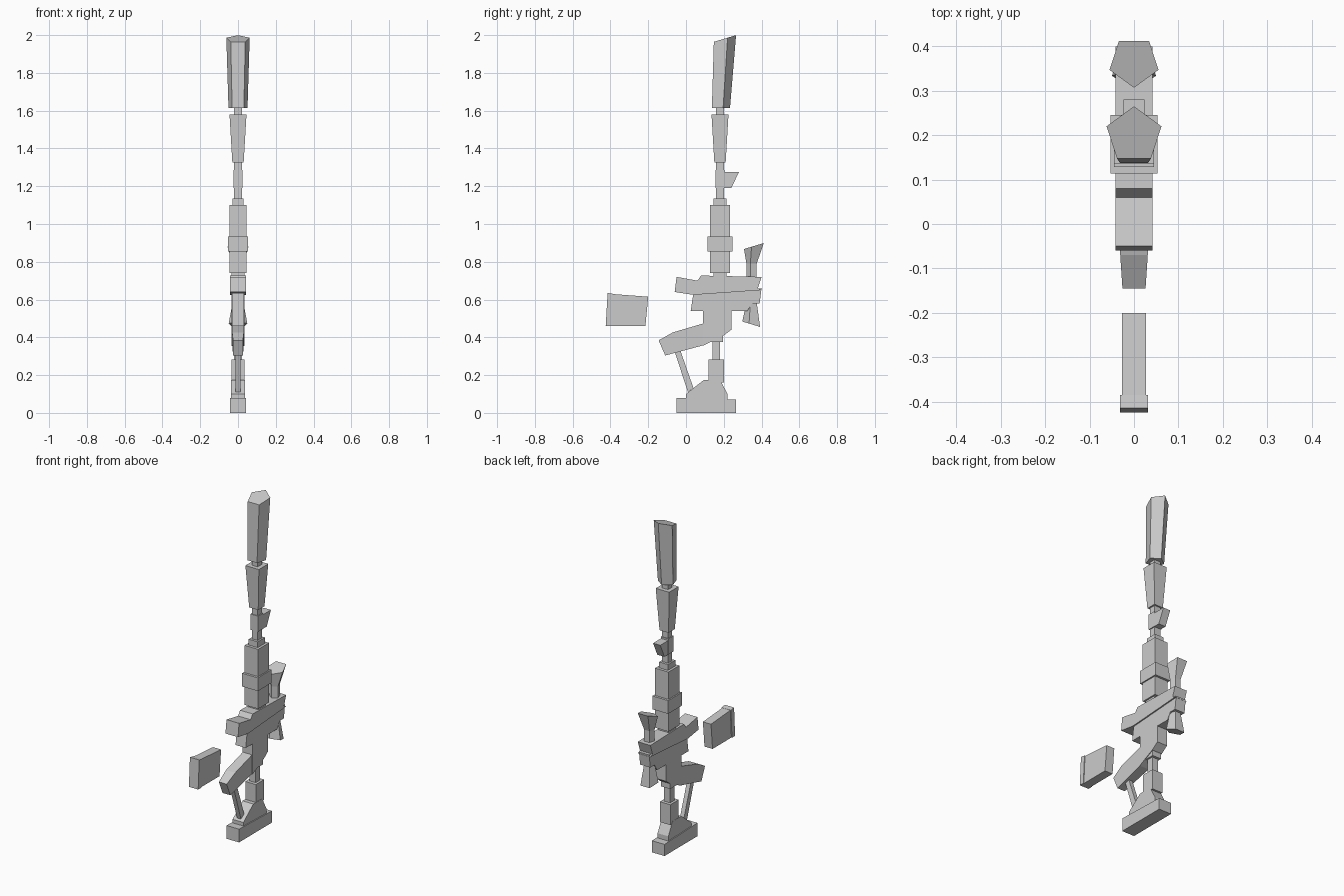
import bpy
import bmesh
from math import sin, cos, tau

default_cube = bpy.data.objects.get("Cube")
if default_cube:
    bpy.data.objects.remove(default_cube, do_unlink=True)

shade = 0.6
light_grey = bpy.data.materials.new("light_grey")
light_grey.use_nodes = True
light_grey.diffuse_color = (shade, shade, shade, 1)
shader = light_grey.node_tree.nodes["Principled BSDF"]
shader.inputs["Base Color"].default_value = light_grey.diffuse_color


def loft(name, first_ring, last_ring):
    """Join two matching rings of points into a closed solid."""
    bm = bmesh.new()
    first = [bm.verts.new(point) for point in first_ring]
    last = [bm.verts.new(point) for point in last_ring]
    bm.faces.new(first)
    bm.faces.new(last)
    for i in range(len(first)):
        bm.faces.new((first[i - 1], first[i], last[i], last[i - 1]))
    bmesh.ops.recalc_face_normals(bm, faces=bm.faces)
    mesh = bpy.data.meshes.new(name)
    bm.to_mesh(mesh)
    bm.free()
    mesh.materials.append(light_grey)
    part = bpy.data.objects.new(name, mesh)
    bpy.context.collection.objects.link(part)
    return part


def plate(name, half_width, *profile):
    """Extrude a side profile of (y, z) points across x."""
    return loft(name, [(-half_width, y, z) for y, z in profile],
                [(half_width, y, z) for y, z in profile])


def rectangle(half_width, half_depth, y, z):
    corners = ((-1, -1), (1, -1), (1, 1), (-1, 1))
    return [(half_width * i, y + half_depth * j, z) for i, j in corners]


def block(name, axis, half_width, half_depth, bottom, top, flare=1):
    """Box around a vertical axis, its top scaled by flare."""
    loft(name, rectangle(half_width, half_depth, axis, bottom),
         rectangle(half_width * flare, half_depth * flare, axis, top))


def pentagon(radius, y, z, facing, tilt=0):
    """Regular five sided ring with one corner facing +y or -y."""
    angles = [tau * i / 5 for i in range(5)]
    return [(radius * sin(a), y + facing * radius * cos(a), z + tilt * radius * cos(a))
            for a in angles]


# Barrel, from the muzzle down
barrel = 0.18
slant = 0.3
loft("suppressor", pentagon(radius=0.053, y=barrel, z=1.615, facing=1),
     pentagon(radius=0.065, y=0.2, z=1.98, facing=1, tilt=slant))
block("muzzle_neck", barrel, half_width=0.02, half_depth=0.02, bottom=1.56, top=1.63)
block("muzzle_brake", barrel, half_width=0.03, half_depth=0.03, bottom=1.325, top=1.58, flare=1.5)
block("barrel", barrel, half_width=0.02, half_depth=0.02, bottom=1.1, top=1.34)
block("sight_base", barrel, half_width=0.025, half_depth=0.025, bottom=1.19, top=1.285)
plate("front_sight", 0.024, (0.2, 1.19), (0.24, 1.19), (0.28, 1.275), (0.2, 1.275))
block("barrel_collar", barrel, half_width=0.03, half_depth=0.035, bottom=1.09, top=1.135)
block("handguard", barrel, half_width=0.045, half_depth=0.052, bottom=0.74, top=1.1)
block("handguard_band", barrel, half_width=0.053, half_depth=0.066, bottom=0.855, top=0.935)
block("handguard_collar", barrel, half_width=0.035, half_depth=0.035, bottom=0.7, top=0.75)

# Receiver: a long rail over a stepped body
rail_back, rail_front = 0.4, -0.06
rail_floor, rail_roof = 0.64, 0.72
plate("receiver_rail", 0.042, (rail_front, rail_floor), (0.04, 0.625), (rail_back, rail_floor + 0.01),
      (0.38, 0.66), (rail_back, rail_roof), (0.08, 0.727), (0.06, 0.7), (-0.05, rail_roof))
body_front, body_back = 0.09, 0.24
shelf = 0.54
plate("receiver_body", 0.034, (body_front, 0.355), (0.2, 0.41), (body_back, 0.44),
      (body_back, shelf), (0.325, shelf), (0.35, 0.58), (0.39, 0.58),
      (rail_back, rail_floor + 0.02), (0.04, rail_floor), (0.025, shelf), (body_front, shelf))

# Scope, with flared ends cut at a slant
scope = 0.35
tube = 0.03
bell_neck, eyepiece_neck = 0.79, 0.585
loft("scope_tube", pentagon(tube, scope, eyepiece_neck, facing=-1),
     pentagon(tube, scope, bell_neck, facing=-1))
loft("scope_bell", pentagon(tube, scope, bell_neck, facing=-1),
     pentagon(radius=0.058, y=0.365, z=0.885, facing=-1, tilt=-slant))
loft("scope_eyepiece", pentagon(tube, scope, eyepiece_neck, facing=-1),
     pentagon(radius=0.052, y=scope, z=0.468, facing=-1, tilt=slant))

# Grip, narrower towards its end
grip = plate("grip", 0.031, (-0.145, 0.384), (-0.11, 0.304), (0.1, 0.36), (0.1, 0.476), (-0.07, 0.426))
for vertex in grip.data.vertices:
    if vertex.co.y < -0.1:
        vertex.co.x *= 0.84

# Stock
stock = 0.16
plate("stock_strut", 0.013, (-0.065, 0.34), (-0.035, 0.345), (0.04, 0.13), (0.01, 0.11))
block("buffer_tube", stock, half_width=0.02, half_depth=0.02, bottom=0.27, top=0.43)
block("buffer_collar", stock, half_width=0.03, half_depth=0.035, bottom=0.375, top=0.42)
block("stock_tube", stock, half_width=0.035, half_depth=0.04, bottom=0.16, top=0.283)
wedge_front, wedge_back = 0, 0.22
plate("stock_wedge", 0.036, (wedge_front, 0.05), (wedge_back, 0.05), (wedge_back, 0.1),
      (0.18, 0.175), (0.095, 0.175), (wedge_front, 0.1))
butt_front, butt_back = -0.05, 0.265
plate("butt_plate", 0.042, (butt_front, 0), (butt_back, 0), (butt_back, 0.07), (butt_front, 0.08))

# Detached magazine with a raised lip along its front
plate("magazine", 0.027, (-0.4, 0.46), (-0.215, 0.46), (-0.2, 0.615), (-0.4, 0.63))
plate("magazine_lip", 0.031, (-0.425, 0.46), (-0.395, 0.46), (-0.385, 0.63), (-0.415, 0.635))
